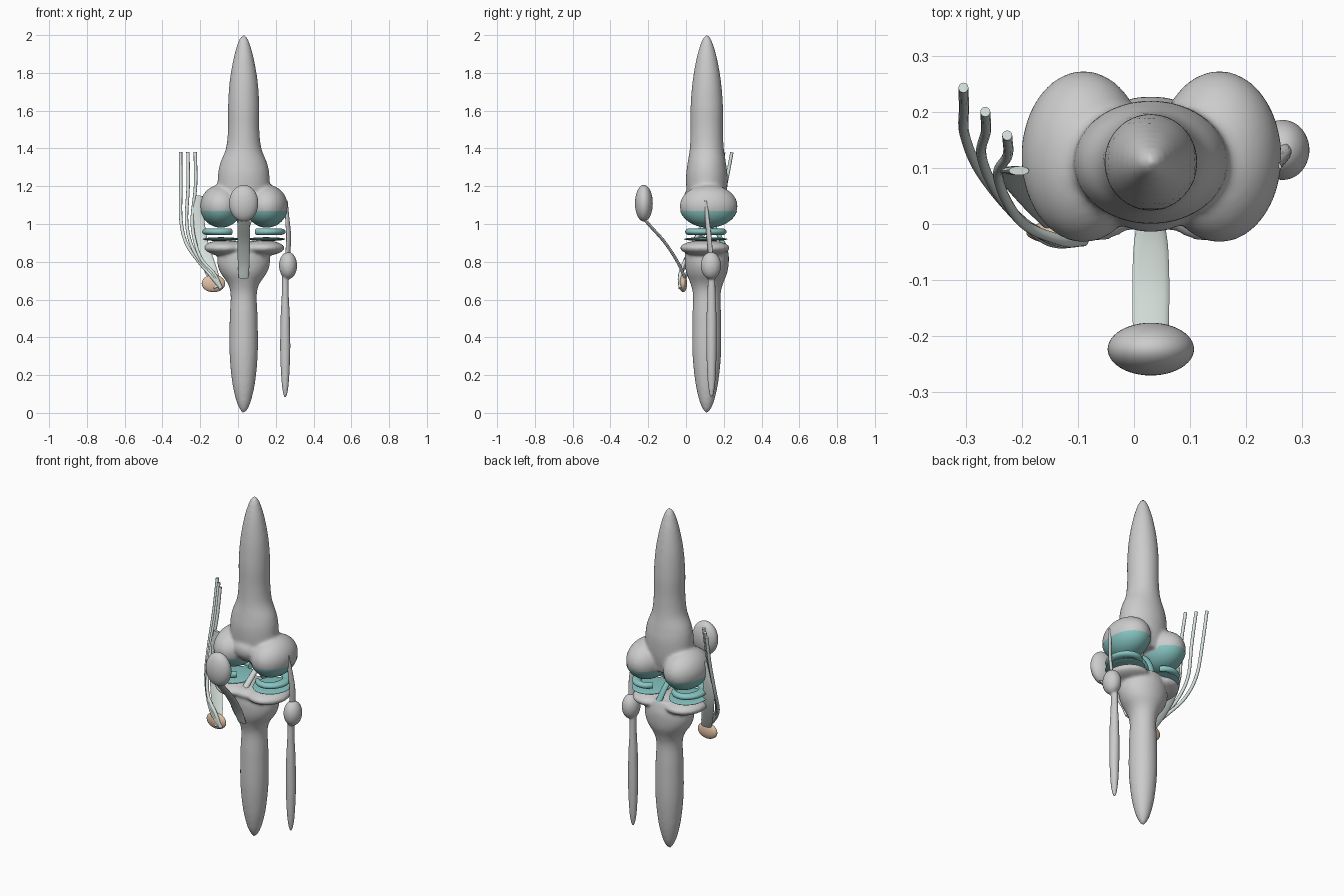
import bpy, bmesh, math
from mathutils import Vector, Matrix

if "Cube" in bpy.data.objects:
    bpy.data.objects.remove(bpy.data.objects["Cube"])


def material(name, rgb):
    m = bpy.data.materials.new(name)
    m.diffuse_color = (*rgb, 1)
    m.use_nodes = True
    m.node_tree.nodes["Principled BSDF"].inputs["Base Color"].default_value = m.diffuse_color
    return m


TEAL = material("cartilage_teal", (0.24, 0.56, 0.54))
PALE = material("ligament_pale", (0.68, 0.76, 0.72))
TAN = material("bursa_tan", (0.76, 0.54, 0.38))


def finish(bm, name, mat=None):
    bmesh.ops.recalc_face_normals(bm, faces=bm.faces)
    me = bpy.data.meshes.new(name)
    bm.to_mesh(me)
    bm.free()
    for p in me.polygons:
        p.use_smooth = True
    ob = bpy.data.objects.new(name, me)
    bpy.context.collection.objects.link(ob)
    if mat:
        me.materials.append(mat)
    return ob


def add_ball(bm, c, r, u=48, v=32):
    mx = Matrix.Translation(c) @ Matrix.Diagonal((*r, 1))
    return bmesh.ops.create_uvsphere(bm, u_segments=u, v_segments=v, radius=1, matrix=mx)


def ball(name, c, r, mat=None):
    bm = bmesh.new()
    add_ball(bm, c, r)
    return finish(bm, name, mat)


def spline(pts, n=8):
    # Catmull-Rom through tuples of any length
    p = [Vector(q) for q in pts]
    p = [2 * p[0] - p[1]] + p + [2 * p[-1] - p[-2]]
    out = []
    for i in range(1, len(p) - 2):
        a, b, c, d = p[i - 1:i + 3]
        for k in range(n):
            t = k / n
            out.append(0.5 * (2 * b + (c - a) * t + (2 * a - 5 * b + 4 * c - d) * t * t
                              + (3 * b - a - 3 * c + d) * t ** 3))
    return out + [p[-2]]


def bridge(bm, rings):
    n = len(rings[0])
    for a, b in zip(rings, rings[1:]):
        for i in range(n):
            bm.faces.new((a[i], a[(i + 1) % n], b[(i + 1) % n], b[i]))
    bm.faces.new(rings[0])
    bm.faces.new(rings[-1][::-1])


def add_loft(bm, prof, x, y, n=40):
    # horizontal ellipses: (z, rx, ry)
    rings = []
    for z, rx, ry in spline(prof, 6):
        rings.append([bm.verts.new((x + max(rx, .002) * math.cos(2 * math.pi * i / n),
                                    y + max(ry, .002) * math.sin(2 * math.pi * i / n), z))
                      for i in range(n)])
    bridge(bm, rings)


def sweep(name, pts, thick, side, mat, n=16):
    # path points (x, y, z, half width); side(p) gives the width direction
    bm = bmesh.new()
    path = [(q.to_3d() if len(q) == 3 else Vector(q[:3]), q[3]) for q in spline(pts)]
    rings = []
    for i, (p, w) in enumerate(path):
        t = (path[min(i + 1, len(path) - 1)][0] - path[max(i - 1, 0)][0]).normalized()
        s = side(p)
        s = (s - t * s.dot(t)).normalized()
        u = t.cross(s)
        h = thick or w
        rings.append([bm.verts.new(p + s * w * math.cos(2 * math.pi * k / n)
                                   + u * h * math.sin(2 * math.pi * k / n)) for k in range(n)])
    bridge(bm, rings)
    ob = finish(bm, name, mat)
    bpy.context.view_layer.objects.active = ob
    ob.select_set(True)
    bpy.ops.object.shade_smooth_by_angle(angle=math.radians(50))
    ob.select_set(False)
    return ob


def fuse(ob, size=0.009, times=8):
    r = ob.modifiers.new("fuse", 'REMESH')
    r.mode = 'VOXEL'
    r.voxel_size = size
    r.use_smooth_shade = True
    s = ob.modifiers.new("soften", 'SMOOTH')
    s.factor = 0.5
    s.iterations = times


CX, CY = 0.03, 0.11
CONDYLES = {"left": (-0.09, 0.12, 1.095), "right": (0.152, 0.12, 1.095)}
CR = (0.111, 0.153, 0.113)
X = lambda p: Vector((1, 0, 0))

# thigh bone: shaft, flared neck and two condyles fused together
bm = bmesh.new()
add_loft(bm, [(1.06, .10, .085), (1.15, .135, .105), (1.25, .137, .11), (1.32, .125, .102),
              (1.40, .094, .09), (1.5, .083, .086), (1.62, .083, .086), (1.75, .075, .076),
              (1.87, .055, .056), (1.95, .034, .034), (1.985, .019, .019), (2.003, .003, .003)], CX, CY)
for c in CONDYLES.values():
    add_ball(bm, c, CR)
add_ball(bm, (CX, 0.07, 1.13), (.1, .085, .075))
fuse(finish(bm, "thigh_bone"))

# shin bone: shaft, flare and two-lobed plateau
bm = bmesh.new()
add_loft(bm, [(-.003, .003, .003), (.02, .021, .021), (.07, .041, .041), (.17, .062, .062),
              (.32, .075, .076), (.5, .074, .076), (.62, .069, .073), (.68, .082, .085),
              (.74, .122, .108), (.79, .139, .116), (.84, .135, .116), (.9, .12, .1)], CX, CY)
for s in (-1, 1):
    add_ball(bm, (CX + s * .102, .1, .873), (.114, .132, .041))
add_ball(bm, (CX, .1, .873), (.14, .115, .038))
fuse(finish(bm, "shin_bone"), times=6)

# calf bone: rounded head and thin shaft
bm = bmesh.new()
add_ball(bm, (.265, .132, .78), (.048, .054, .072))
add_loft(bm, [(.078, .002, .002), (.1, .011, .011), (.17, .02, .021), (.32, .027, .027),
              (.5, .025, .027), (.62, .019, .022), (.75, .017, .02)], .25, .135, 24)
fuse(finish(bm, "calf_bone"), .006, 4)

# kneecap
ball("kneecap", (CX, -.223, 1.11), (.077, .047, .097))

for tag, c in CONDYLES.items():
    # cartilage cap on the lower part of each condyle
    bm = bmesh.new()
    add_ball(bm, c, [r * 1.012 for r in CR], 64, 40)
    bmesh.ops.bisect_plane(bm, geom=bm.verts[:] + bm.edges[:] + bm.faces[:], plane_co=(0, 0, 1.07),
                           plane_no=(0, 0, 1), clear_outer=True)
    finish(bm, tag + "_condyle_cartilage", TEAL)

    # thin cartilage pad on the plateau and crescent cushion, open to the middle
    s = -1 if tag == "left" else 1
    cx = CX + s * .12
    ball(tag + "_plateau_cartilage", (cx, .105, .92), (.1, .115, .01), TEAL)
    arc = []
    for i in range(13):
        a = math.radians(-135 + 270 * i / 12)
        arc.append((cx + s * .075 * math.cos(a), .105 + .09 * math.sin(a), .959,
                    .012 + .015 * math.sin(math.pi * i / 12)))
    sweep(tag + "_meniscus", arc, .017,
          lambda p, cx=cx: Vector((p.x - cx, p.y - .105, 0)), TEAL)

# crossing ligaments in the notch
sweep("front_cross_ligament", [(.02, .04, .9, .018), (.045, .09, .98, .016), (.07, .15, 1.07, .018)],
      .012, X, PALE)
sweep("rear_cross_ligament", [(.04, .2, .89, .018), (.02, .15, .98, .016), (-.005, .07, 1.07, .018)],
      .012, X, TEAL)

# kneecap tendon
sweep("kneecap_tendon", [(CX, -.225, 1.03, .03), (CX, -.185, .985, .032), (CX, -.11, .9, .033),
                         (CX, -.045, .8, .031), (CX, -.005, .715, .026)], .008, X, PALE)

# side ligaments
sweep("outer_side_ligament", [(.262, .132, .82, .016), (.268, .122, .93, .016),
                              (.261, .112, 1.03, .013), (.256, .106, 1.125, .004)], .009,
      lambda p: Vector((.7, .7, 0)), None)
sweep("inner_side_ligament", [(-.205, .095, 1.15, .018), (-.213, .093, 1.02, .035),
                              (-.195, .07, .9, .037), (-.15, .02, .77, .035),
                              (-.105, -.03, .665, .024)], .008, X, PALE)

# three hamstring tendons sweeping to the inner shin
for i, (x, y) in enumerate([(-.304, .243), (-.265, .2), (-.226, .158)]):
    k = i * .035
    o = i * .012
    sweep(f"hamstring_tendon_{i + 1}",
          [(x, y, 1.38, .009), (x + .001, y - .035, 1.2, .009),
           (-.302 + k * .85, .16 - k, 1.02, .009), (-.275 + k * .7, .095 - k * .8, .9, .009),
           (-.215 + o, .02 - o, .81, .009), (-.15 + o, -.03, .735, .01),
           (-.09, -.03, .66, .01)], 0, X, PALE, 12)

# fluid sac under the tendons
ball("bursa", (-.13, -.015, .685), (.062, .021, .046), TAN)
